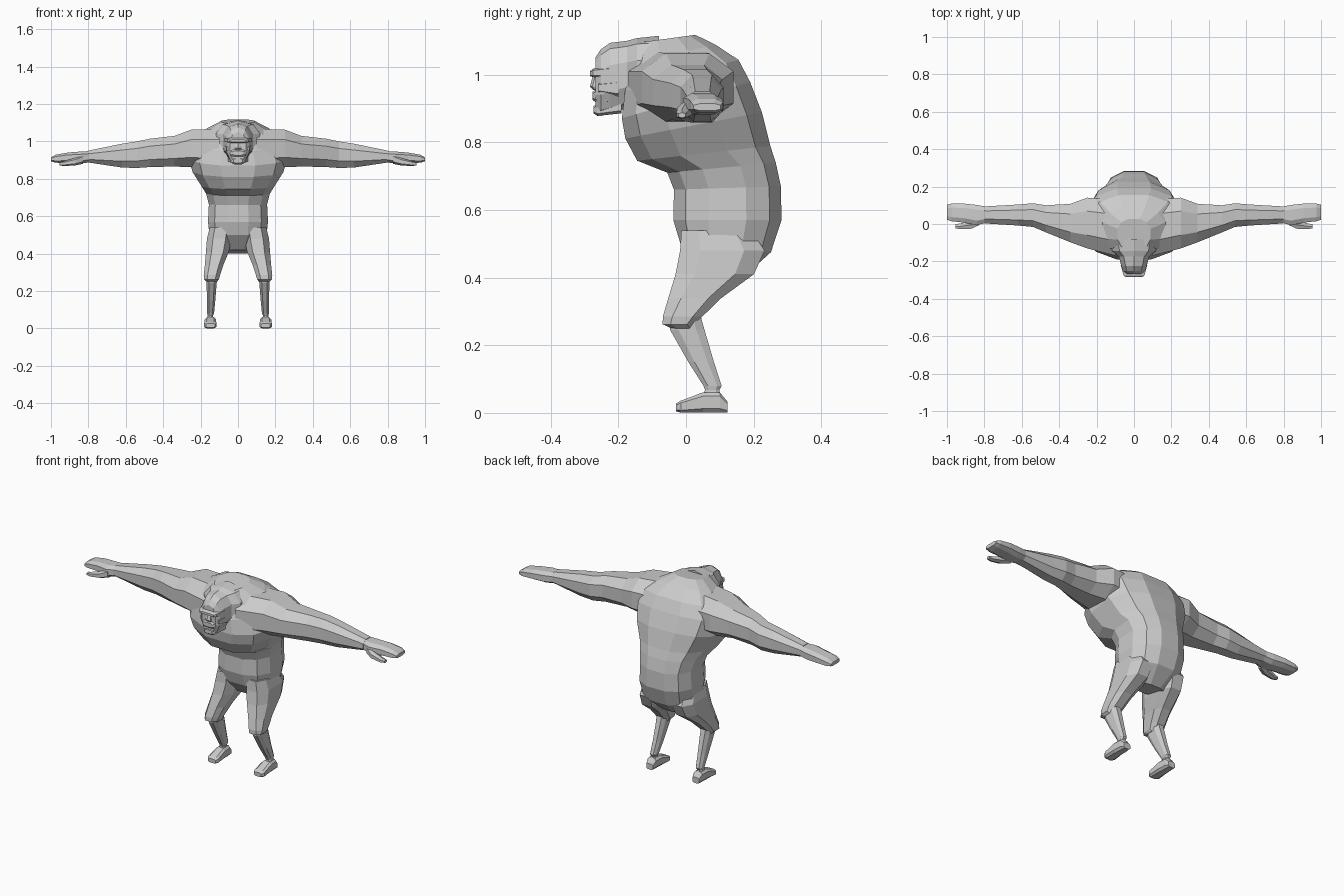
import bpy, bmesh, math
from mathutils import Vector


def loft(name, rings, n=10, square=0.85, mirror=False):
    """Skin a tube through rings of (centre, half-axis u, half-axis v)."""
    bm = bmesh.new()
    rows = []
    for c, u, v in rings:
        row = []
        for i in range(n):
            a = 2 * math.pi * (i + 0.5) / n
            p = [math.copysign(abs(t) ** square, t) for t in (math.cos(a), math.sin(a))]
            row.append(bm.verts.new(Vector(c) + Vector(u) * p[0] + Vector(v) * p[1]))
        rows.append(row)
    for a, b in zip(rows, rows[1:]):
        for i in range(n):
            j = (i + 1) % n
            bm.faces.new((a[i], a[j], b[j], b[i]))
    bm.faces.new(rows[0])
    bm.faces.new(rows[-1])
    bmesh.ops.recalc_face_normals(bm, faces=bm.faces[:])
    mesh = bpy.data.meshes.new(name)
    bm.to_mesh(mesh)
    bm.free()
    ob = bpy.data.objects.new(name, mesh)
    bpy.context.collection.objects.link(ob)
    if mirror:
        ob.modifiers.new("mirror", 'MIRROR')
    return ob


def spine_ring(fy, fz, by, bz, hw):
    # ring hung between a front point and a back point
    return ((0, (fy + by) / 2, (fz + bz) / 2), (hw, 0, 0),
            (0, (by - fy) / 2, (bz - fz) / 2))


def x_ring(x, y0, y1, z0, z1):
    return ((x, (y0 + y1) / 2, (z0 + z1) / 2), (0, (y1 - y0) / 2, 0), (0, 0, (z1 - z0) / 2))


def y_ring(y, xc, hw, z0, z1):
    return ((xc, y, (z0 + z1) / 2), (hw, 0, 0), (0, 0, (z1 - z0) / 2))


def z_ring(z, x0, x1, y0, y1):
    return (((x0 + x1) / 2, (y0 + y1) / 2, z), ((x1 - x0) / 2, 0, 0), (0, (y1 - y0) / 2, 0))


# hunched torso, from crotch up to the hump behind the head
loft("torso", [spine_ring(*r) for r in [
    (.05, .42, .17, .40, .09), (-.02, .50, .255, .475, .155),
    (-.042, .57, .287, .57, .165), (-.04, .66, .285, .67, .16),
    (-.06, .71, .27, .74, .175), (-.15, .745, .255, .79, .20),
    (-.185, .81, .23, .89, .25), (-.195, .87, .195, .98, .27),
    (-.185, .95, .16, 1.045, .24), (-.16, 1.03, .09, 1.09, .17),
    (-.14, 1.095, .03, 1.118, .09)]], n=12, square=.8)

# outstretched arms with hands
loft("arm", [x_ring(*r) for r in [
    (.10, -.18, .14, .84, 1.075), (.25, -.14, .15, .855, 1.07),
    (.34, -.105, .115, .86, 1.035), (.47, -.05, .105, .858, 1.02),
    (.54, -.02, .115, .853, 1.005), (.62, -.012, .108, .856, .992),
    (.80, .0, .097, .885, .953)]], n=8, mirror=True)
loft("hand", [x_ring(*r) for r in [
    (.79, .005, .095, .887, .95), (.84, -.01, .105, .88, .948),
    (.91, .005, .112, .883, .942), (.975, .012, .112, .885, .93),
    (1.0, .02, .105, .893, .915)]], n=8, square=.7, mirror=True)
loft("thumb", [x_ring(*r) for r in [
    (.83, -.01, .04, .88, .93), (.87, -.028, .02, .872, .912),
    (.93, -.03, .005, .868, .895), (.955, -.024, .0, .872, .888)]],
    n=6, mirror=True)

# bent legs: thigh, shin, foot
loft("thigh", [z_ring(*r) for r in [
    (.54, .03, .155, -.02, .2), (.48, .03, .17, -.025, .24),
    (.41, .045, .175, -.038, .208), (.34, .075, .18, -.057, .11),
    (.285, .093, .186, -.072, .052), (.262, .1, .184, -.072, .03),
    (.25, .11, .17, -.045, .03)]], n=8, square=.75, mirror=True)
loft("shin", [z_ring(*r) for r in [
    (.29, .11, .172, -.05, .045), (.245, .112, .17, -.05, .058),
    (.15, .12, .167, .005, .085), (.08, .127, .166, .05, .107),
    (.068, .133, .164, .055, .1), (.04, .128, .168, .045, .105)]],
    n=8, square=.75, mirror=True)
loft("foot", [y_ring(*r) for r in [
    (-.03, .147, .024, .004, .028), (-.015, .148, .034, 0, .037),
    (.05, .148, .031, 0, .062), (.1, .148, .028, 0, .062),
    (.122, .148, .022, 0, .035)]], n=8, square=.55, mirror=True)

# low forward head with heavy neck
loft("head", [y_ring(*r) for r in [
    (-.08, 0, .14, .87, 1.115), (-.145, 0, .12, .9, 1.108),
    (-.175, 0, .085, .9, 1.1), (-.225, 0, .07, .885, 1.094),
    (-.252, 0, .062, .878, 1.075), (-.268, 0, .045, .89, 1.05)]], n=10)

# face: brow ridge, cheeks, nose, muzzle, jaw
loft("brow", [y_ring(-.22, 0, .074, .99, 1.025), y_ring(-.275, 0, .058, .992, 1.018),
              y_ring(-.284, 0, .045, .996, 1.01)], n=8, square=.5)
loft("cheek", [y_ring(-.2, .055, .022, .93, .99), y_ring(-.258, .046, .016, .945, .978)],
     n=6, mirror=True)
loft("nose", [z_ring(1.0, -.011, .011, -.275, -.24), z_ring(.965, -.02, .02, -.284, -.25),
              z_ring(.955, -.016, .016, -.275, -.25)], n=6)
loft("muzzle", [y_ring(-.23, 0, .058, .91, .962), y_ring(-.268, 0, .043, .918, .957),
                y_ring(-.276, 0, .03, .925, .95)], n=8, square=.6)
loft("jaw", [y_ring(-.19, 0, .055, .885, .925), y_ring(-.262, 0, .036, .877, .913),
             y_ring(-.273, 0, .025, .885, .908)], n=8, square=.6)
